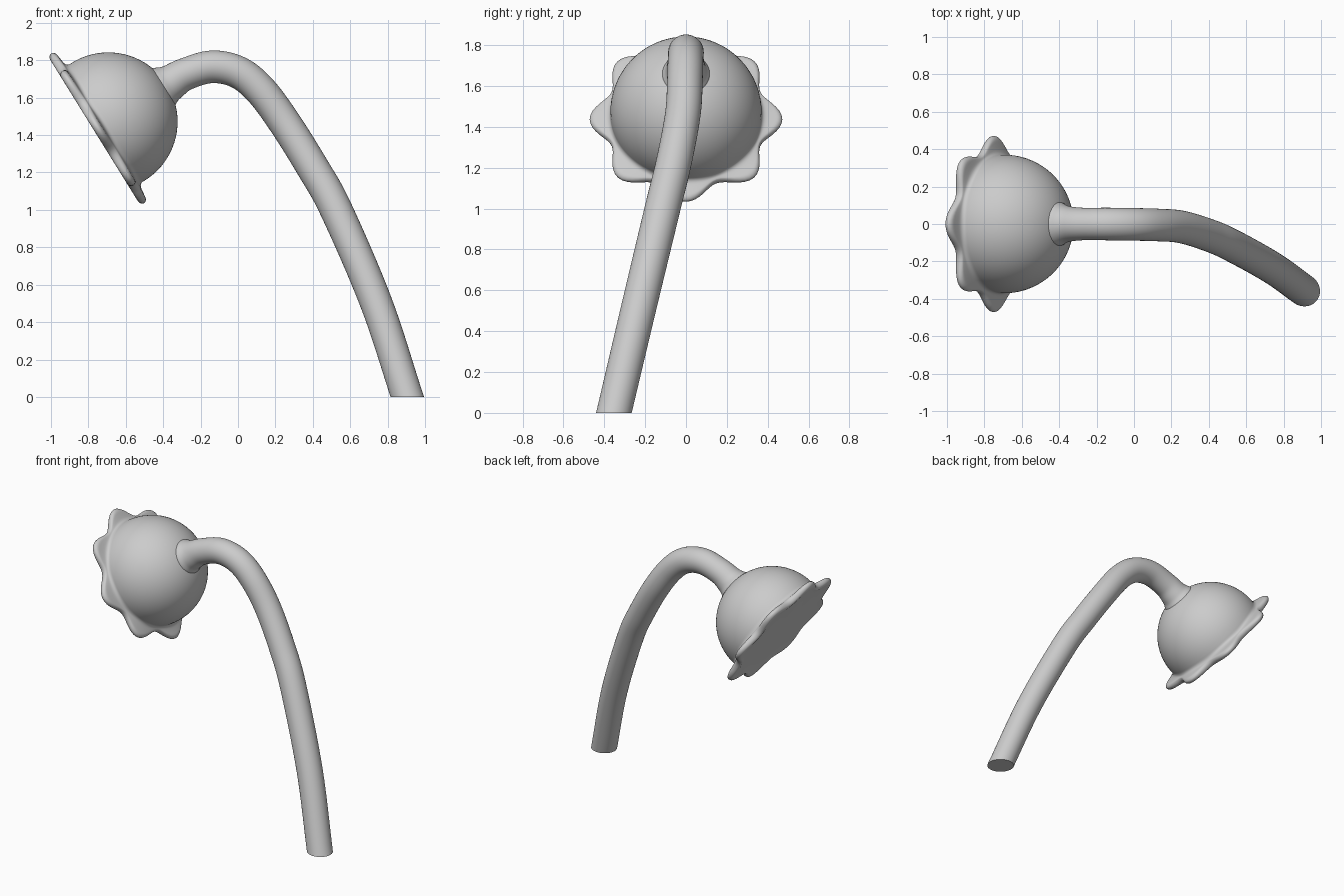
import bpy, bmesh
from math import sin, cos, pi
from mathutils import Vector

if "Cube" in bpy.data.objects:
    bpy.data.objects.remove(bpy.data.objects["Cube"])


def loft(name, rings, start_cap, end_cap):
    """Skin a list of closed rings; caps are 'flat', or a point for a fan."""
    bm = bmesh.new()
    loops = [[bm.verts.new(p) for p in ring] for ring in rings]
    n = len(loops[0])
    for a, b in zip(loops, loops[1:]):
        for i in range(n):
            j = (i + 1) % n
            bm.faces.new((a[i], a[j], b[j], b[i]))
    for loop, cap in ((loops[0], start_cap), (loops[-1], end_cap)):
        if cap == 'flat':
            bm.faces.new(loop)
        else:
            c = bm.verts.new(cap)
            for i in range(n):
                bm.faces.new((loop[i], loop[(i + 1) % n], c))
    bmesh.ops.recalc_face_normals(bm, faces=bm.faces)
    me = bpy.data.meshes.new(name)
    bm.to_mesh(me)
    bm.free()
    ob = bpy.data.objects.new(name, me)
    bpy.context.collection.objects.link(ob)
    bpy.ops.object.select_all(action='DESELECT')
    ob.select_set(True)
    bpy.context.view_layer.objects.active = ob
    bpy.ops.object.shade_smooth_by_angle(angle=pi / 4)
    return ob


def catmull(points, steps):
    """Smooth path through points (any dimension)."""
    pts = [2 * points[0] - points[1]] + points + [2 * points[-1] - points[-2]]
    out = []
    for k in range(1, len(pts) - 2):
        a, b, c, d = pts[k - 1:k + 3]
        for s in range(steps):
            t = s / steps
            out.append(0.5 * (2 * b + (c - a) * t + (2 * a - 5 * b + 4 * c - d) * t * t
                              + (3 * b - a - 3 * c + d) * t ** 3))
    return out + [points[-1]]


# Flower head: round cup with an eight-lobed lip, turned about a tilted axis
centre = Vector((-0.693, 0, 1.472))
axis = Vector((-0.85, 0, -0.527)).normalized()
side = Vector((0, 1, 0))
up = axis.cross(side)
R = 0.37
profile = [Vector((-R * cos(a), R * sin(a), 0))
           for a in (pi / 2 * k / 20 for k in range(1, 21))]
# (distance along axis, radius, lobe strength)
lip = [(0.0, 0.37, 0), (0.022, 0.371, 0.02), (0.036, 0.382, 0.15), (0.042, 0.405, 0.5),
       (0.047, 0.423, 0.85), (0.062, 0.433, 1), (0.08, 0.428, 1), (0.09, 0.412, 0.9),
       (0.088, 0.38, 0.5), (0.085, 0.3, 0)]
profile += catmull([Vector(p) for p in lip], 3)[1:]
SEG = 128
rings = []
for d, r, w in profile:
    ring = []
    for i in range(SEG):
        t = 2 * pi * i / SEG
        rr = r + 0.038 * w * cos(8 * t)
        ring.append(centre + axis * d + (side * cos(t) + up * sin(t)) * rr)
    rings.append(ring)
loft("flower_head", rings, centre - axis * R, centre + axis * 0.085)

# Stem: arching tube, flared where it joins the head (x, y, z, radius)
path = [(-0.52, 0, 1.58, 0.15), (-0.41, 0, 1.65, 0.122), (-0.36, 0, 1.68, 0.098),
        (-0.28, 0, 1.726, 0.087), (-0.14, 0, 1.765, 0.087), (0.0, -0.002, 1.736, 0.087),
        (0.12, -0.005, 1.64, 0.087), (0.25, -0.015, 1.465, 0.087),
        (0.4, -0.06, 1.225, 0.087), (0.525, -0.115, 1.0, 0.087),
        (0.74, -0.235, 0.5, 0.086), (0.905, -0.353, 0.0, 0.085)]
spine = catmull([Vector(p) for p in path], 8)
rings = []
for k, p in enumerate(spine):
    tan = (spine[min(k + 1, len(spine) - 1)] - spine[max(k - 1, 0)]).xyz.normalized()
    u = (side - tan * side.dot(tan)).normalized()
    v = tan.cross(u)
    ring = [p.xyz + (u * cos(2 * pi * i / 40) + v * sin(2 * pi * i / 40)) * p.w
            for i in range(40)]
    if k >= len(spine) - 2:
        # Level the foot so that it stands flat
        ring = [q + tan * ((p.z - q.z) / tan.z) for q in ring]
    rings.append(ring)
loft("stem", rings, 'flat', 'flat')
